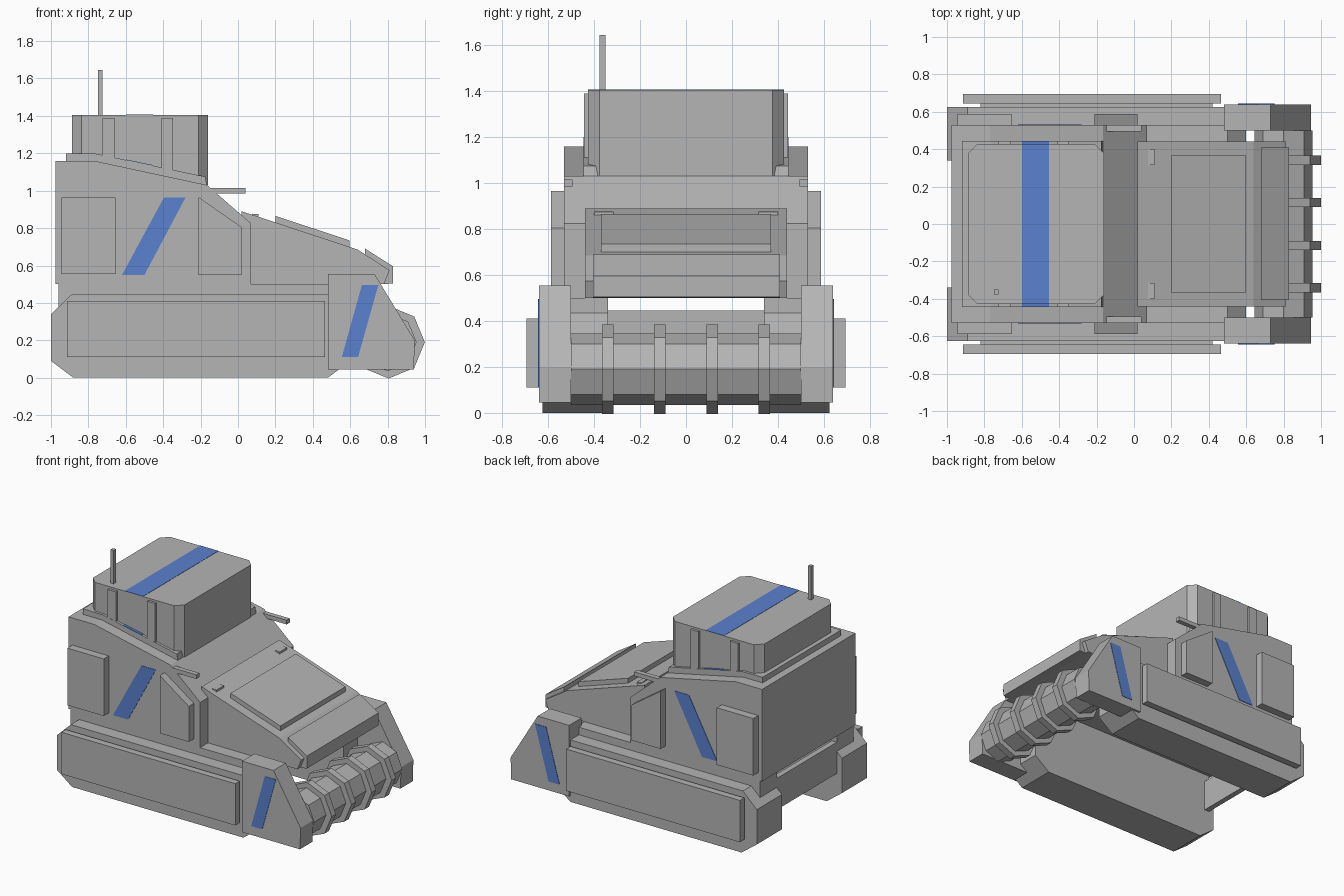
import bpy, bmesh, math


def material(name, rgb):
    m = bpy.data.materials.new(name)
    m.diffuse_color = (*rgb, 1)
    return m


GREY = material("grey_armour", (0.46, 0.46, 0.46))
BLUE = material("blue_stripe", (0.105, 0.22, 0.62))


def prism(name, base, top, mat=GREY):
    """Closed solid between two matching outlines."""
    bm = bmesh.new()
    a = [bm.verts.new(p) for p in base]
    b = [bm.verts.new(p) for p in top]
    n = len(a)
    bm.faces.new(a)
    bm.faces.new(b[::-1])
    for i in range(n):
        bm.faces.new((a[i], b[i], b[(i + 1) % n], a[(i + 1) % n]))
    bmesh.ops.recalc_face_normals(bm, faces=bm.faces)
    me = bpy.data.meshes.new(name)
    bm.to_mesh(me)
    bm.free()
    me.materials.append(mat)
    ob = bpy.data.objects.new(name, me)
    bpy.context.collection.objects.link(ob)
    return ob


def side(name, profile, y0, y1, mat=GREY):
    """Side profile (x, z) extruded across y."""
    return prism(name, [(x, y0, z) for x, z in profile],
                 [(x, y1, z) for x, z in profile], mat)


def pair(name, profile, y0, y1, mat=GREY):
    for label, s in (("left", 1), ("right", -1)):
        side(f"{name}_{label}", profile, s * y0, s * y1, mat)


def rect(x0, x1, z0, z1):
    return [(x0, z0), (x1, z0), (x1, z1), (x0, z1)]


def octagon(cx, cz, r):
    return [(cx + r * math.cos(k * math.pi / 4), cz + r * math.sin(k * math.pi / 4))
            for k in range(8)]


# Running gear: track pods, skirts and mounts
pair("track_pod", [(-0.88, 0), (0.48, 0), (0.6, 0.09), (0.6, 0.34), (0.49, 0.445),
                   (-0.89, 0.445), (-1, 0.34), (-1, 0.09)], 0.34, 0.625)
pair("skirt_spacer", rect(-0.82, 0.42, 0.15, 0.38), 0.62, 0.65)
pair("track_skirt", rect(-0.915, 0.465, 0.11, 0.41), 0.645, 0.695)
pair("track_mount", rect(-0.96, 0.5, 0.38, 0.5), 0.34, 0.53)
side("rear_plate", rect(-0.96, -0.92, 0.22, 0.445), -0.34, 0.34)

# Front arms and ringed roller
pair("front_arm", [(0.48, 0.045), (0.48, 0.555), (0.73, 0.555), (0.945, 0.2),
                   (0.94, 0.045)], 0.5, 0.64)
side("roller", octagon(0.8, 0.19, 0.155), -0.5, 0.5)
for i, y in enumerate((-0.34, -0.115, 0.115, 0.34)):
    side(f"roller_ring_{i + 1}", octagon(0.805, 0.19, 0.194), y - 0.025, y + 0.025)

# Cabin hull with sloped windscreen
side("cabin", [(-0.975, 0.5), (-0.975, 1.16), (-0.77, 1.16), (-0.165, 1.03),
               (0.07, 0.825), (0.07, 0.5)], -0.53, 0.53)
pair("rear_side_box", rect(-0.945, -0.655, 0.555, 0.965), 0.53, 0.587)
pair("door", [(-0.21, 0.55), (0.02, 0.55), (0.02, 0.805), (-0.21, 0.965)], 0.53, 0.587)
pair("brow_fin", rect(-0.16, 0.04, 0.985, 1.015), 0.495, 0.53)

# Hood, raised panel, hinges and nose
side("hood", [(0.02, 0.5), (0.02, 0.89), (0.64, 0.685), (0.81, 0.575), (0.78, 0.5)],
     -0.44, 0.44)
side("hood_panel", [(0.2, 0.82), (0.2, 0.865), (0.595, 0.735), (0.595, 0.69)],
     -0.37, 0.37)
pair("hood_hinge", [(0.075, 0.86), (0.075, 0.877), (0.11, 0.875), (0.11, 0.85)],
     0.315, 0.4)
side("nose_plate", [(0.68, 0.65), (0.68, 0.69), (0.83, 0.595), (0.83, 0.505),
                    (0.78, 0.5), (0.79, 0.57)], -0.405, 0.41)

# Turret on its base ledge
side("turret_base", [(-0.92, 1.15), (-0.92, 1.2), (-0.76, 1.198), (-0.175, 1.075),
                     (-0.165, 1.02), (-0.77, 1.15)], -0.445, 0.445)
c, x0, x1, w = 0.05, -0.888, -0.16, 0.427
outline = [(x0 + c, -w), (x1 - c, -w), (x1, -w + c), (x1, w - c),
           (x1 - c, w), (x0 + c, w), (x0, w - c), (x0, -w + c)]
prism("turret", [(x, y, 1.03) for x, y in outline], [(x, y, 1.405) for x, y in outline])
pair("turret_post_rear", rect(-0.725, -0.66, 1.15, 1.39), 0.42, 0.444)
pair("turret_post_front", rect(-0.41, -0.347, 1.08, 1.39), 0.42, 0.444)
side("antenna", rect(-0.748, -0.724, 1.4, 1.645), -0.377, -0.351)

# Blue stripes on cabin, arms, turret roof and ledge
pair("cabin_stripe", [(-0.62, 0.55), (-0.5, 0.55), (-0.28, 0.965), (-0.395, 0.965)],
     0.528, 0.533, BLUE)
pair("arm_stripe", [(0.555, 0.11), (0.642, 0.11), (0.75, 0.495), (0.662, 0.495)],
     0.638, 0.643, BLUE)
side("roof_stripe", rect(-0.6, -0.455, 1.401, 1.407), -0.427, 0.427, BLUE)
pair("ledge_stripe", [(-0.6, 1.161), (-0.6, 1.167), (-0.455, 1.137), (-0.455, 1.131)],
     0.42, 0.445, BLUE)
